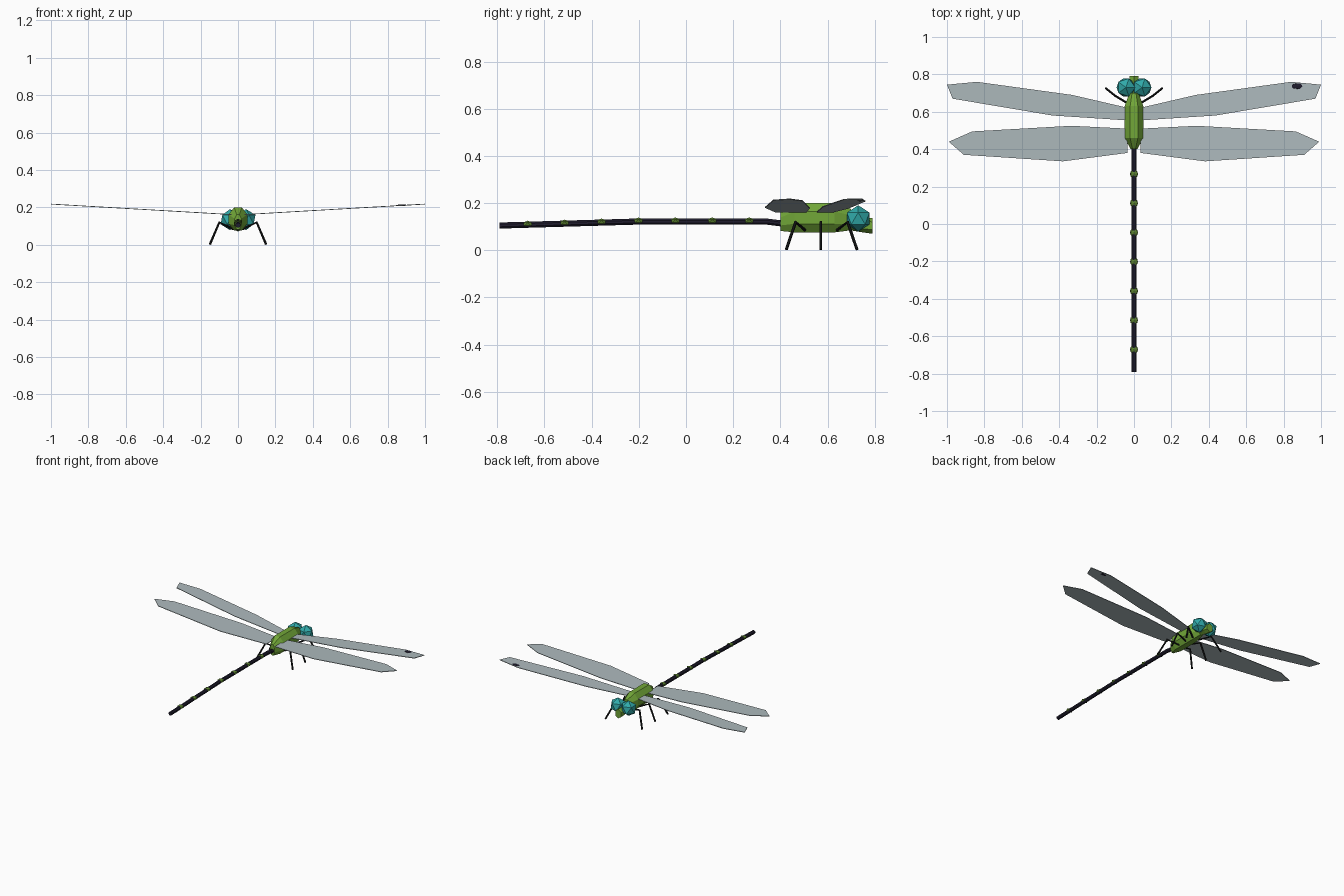
import bpy, bmesh, math
from mathutils import Vector

cube = bpy.data.objects.get("Cube")
if cube:
    bpy.data.objects.remove(cube, do_unlink=True)


def material(name, rgb):
    m = bpy.data.materials.new(name)
    m.use_nodes = True
    m.diffuse_color = (*rgb, 1)
    m.node_tree.nodes["Principled BSDF"].inputs["Base Color"].default_value = (*rgb, 1)
    return m


GREEN = material("leaf green", (0.17, 0.39, 0.04))
OLIVE = material("olive green", (0.11, 0.23, 0.03))
TEAL = material("teal", (0.03, 0.40, 0.40))
NAVY = material("dark navy", (0.014, 0.012, 0.027))
BLACK = material("black", (0.008, 0.009, 0.009))
WING = material("wing grey", (0.42, 0.49, 0.51))


def finish(bm, name, mat):
    bmesh.ops.recalc_face_normals(bm, faces=bm.faces)
    me = bpy.data.meshes.new(name)
    bm.to_mesh(me)
    bm.free()
    me.materials.append(mat)
    ob = bpy.data.objects.new(name, me)
    bpy.context.collection.objects.link(ob)
    return ob


def skin(bm, loops):
    """Bridge rings of equal length and cap both ends."""
    rings = [[bm.verts.new(p) for p in loop] for loop in loops]
    n = len(rings[0])
    for a, b in zip(rings, rings[1:]):
        for i in range(n):
            j = (i + 1) % n
            bm.faces.new((a[i], a[j], b[j], b[i]))
    bm.faces.new(rings[0])
    bm.faces.new(rings[-1])


def lathe_y(name, stations, sides, mat):
    """Elliptical rings along y: (y, half width, centre z, half height)."""
    bm = bmesh.new()
    k = 1 / math.cos(math.pi / sides)
    angles = [2 * math.pi * (i + 0.5) / sides for i in range(sides)]
    skin(bm, [[(w * k * math.cos(a), y, z + h * k * math.sin(a)) for a in angles]
              for y, w, z, h in stations])
    return finish(bm, name, mat)


def rod(name, points, radius, mat, sides=6):
    """Tube through a list of points."""
    pts = [Vector(p) for p in points]
    bm = bmesh.new()
    loops = []
    for i, p in enumerate(pts):
        d = (pts[min(i + 1, len(pts) - 1)] - pts[max(i - 1, 0)]).normalized()
        u = d.cross(Vector((0, 0, 1))).normalized()
        v = u.cross(d)
        loops.append([p + radius * (u * math.cos(t) + v * math.sin(t))
                      for t in (2 * math.pi * (s + 0.5) / sides for s in range(sides))])
    skin(bm, loops)
    return finish(bm, name, mat)


def gem(name, centre, size, mat):
    """Scaled faceted ball."""
    bm = bmesh.new()
    bmesh.ops.create_icosphere(bm, subdivisions=1, radius=1)
    bmesh.ops.scale(bm, vec=size, verts=bm.verts)
    bmesh.ops.translate(bm, vec=centre, verts=bm.verts)
    return finish(bm, name, mat)


def wing_z(x):
    return 0.16 + 0.058 * abs(x)


def wing(name, outline, side):
    bm = bmesh.new()
    skin(bm, [[(side * x, y, wing_z(x) + dz) for x, y in outline]
              for dz in (-0.002, 0.002)])
    return finish(bm, name, WING)


# Body and face
lathe_y("thorax", [(0.40, 0.018, 0.122, 0.04), (0.46, 0.05, 0.138, 0.062),
                   (0.63, 0.05, 0.138, 0.062), (0.70, 0.025, 0.13, 0.045)], 8, GREEN)
lathe_y("face", [(0.69, 0.02, 0.115, 0.025), (0.75, 0.027, 0.107, 0.027),
                 (0.79, 0.024, 0.104, 0.029)], 6, GREEN)

# Tail with small beads at the joints
TAIL = [(0.42, 0.112), (0.34, 0.122), (-0.2, 0.122), (-0.79, 0.105)]
rod("tail", [(0, y, z) for y, z in TAIL], 0.014, NAVY, 8)
for i in range(7):
    y = 0.268 - 0.1565 * i
    z = 0.122 - max(0, -0.2 - y) * 0.029
    gem(f"tail_bead_{i + 1}", (0, y, z + 0.003), (0.024, 0.026, 0.014), OLIVE)

# Paired parts
FORE = [(0.02, 0.618), (0.33, 0.69), (0.84, 0.76), (1.0, 0.745),
        (0.97, 0.67), (0.435, 0.58), (0.02, 0.553)]
HIND = [(0.035, 0.51), (0.335, 0.525), (0.865, 0.495), (0.99, 0.44),
        (0.91, 0.37), (0.38, 0.335), (0.035, 0.38)]
LEGS = {"front": (0.64, 0.685, 0.725), "middle": (0.572, 0.572, 0.572),
        "rear": (0.505, 0.465, 0.425)}
for label, s in (("left", 1), ("right", -1)):
    gem(f"{label}_eye", (s * 0.043, 0.73, 0.135), (0.056, 0.056, 0.056), TEAL)
    wing(f"{label}_fore_wing", FORE, s)
    wing(f"{label}_hind_wing", HIND, s)
    for part, (hip, knee, foot) in LEGS.items():
        rod(f"{label}_{part}_leg",
            [(s * 0.025, hip, 0.085), (s * 0.1, knee, 0.12), (s * 0.15, foot, 0.003)],
            0.0065, BLACK)

# Dark spot near one wing tip
gem("wing_spot", (0.875, 0.737, wing_z(0.875) + 0.001), (0.037, 0.018, 0.0045), NAVY)
